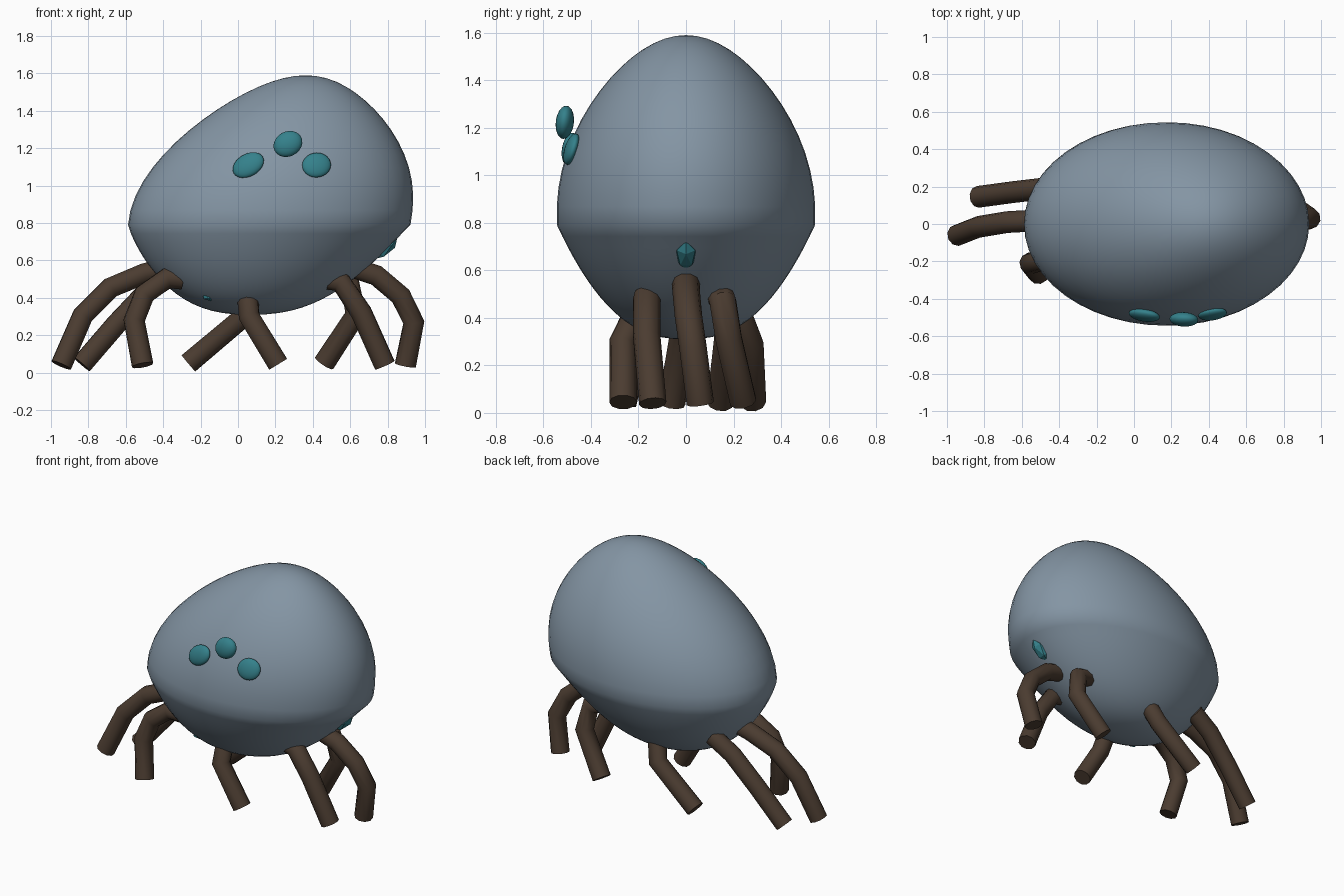
import bpy, math

if "Cube" in bpy.data.objects:
    bpy.data.objects.remove(bpy.data.objects["Cube"])


def material(name, color):
    m = bpy.data.materials.new(name)
    m.diffuse_color = (*color, 1)
    m.use_nodes = True
    m.node_tree.nodes["Principled BSDF"].inputs["Base Color"].default_value = m.diffuse_color
    return m


SHELL = material("slate", (0.23, 0.30, 0.37))
TEAL = material("teal", (0.035, 0.22, 0.26))
BROWN = material("brown", (0.07, 0.045, 0.03))


def finish(name, mat, smooth=60):
    ob = bpy.context.object
    ob.name = name
    ob.data.materials.append(mat)
    if smooth:
        bpy.ops.object.shade_smooth_by_angle(angle=math.radians(smooth))
    return ob


# Body: domed upper half leaning to +x, tapering bowl-shaped lower half
bpy.ops.mesh.primitive_uv_sphere_add(segments=48, ring_count=32, radius=1)
body = finish("body", SHELL)
for v in body.data.vertices:
    x, y, z = v.co
    if z >= -1e-5:
        s = max(z, 0)
        k = 1 + 0.07 * s - 0.3 * s * s
        ky = 1 + 0.09 * s - 0.24 * s * s
        v.co = (0.167 + 0.755 * k * x + 0.195 * s ** 1.2, 0.543 * ky * y, 0.79 + 0.8 * s)
    else:
        t = min(-z, 1)
        flat = math.sqrt(max(1 - t * t, 1e-9))
        k = (1 - t) ** (1 / 2.45) / flat if t < 0.9999 else 0
        v.co = (0.167 + 0.755 * k * x - 0.1 * t ** 0.8, 0.543 * k * y, 0.79 - 0.48 * t)

# Eyes: three flattened beads on the front
for i, (loc, size, rot) in enumerate([
        ((0.055, -0.488, 1.11), (0.09, 0.03, 0.063), (-0.3, -0.5, -0.08)),
        ((0.267, -0.51, 1.223), (0.08, 0.038, 0.067), (-0.15, -0.5, 0.0)),
        ((0.42, -0.482, 1.11), (0.078, 0.028, 0.068), (-0.3, -0.2, 0.18))]):
    bpy.ops.mesh.primitive_uv_sphere_add(segments=24, ring_count=12, radius=1,
                                         location=loc, rotation=rot, scale=size)
    finish(f"eye_{i + 1}", TEAL)

# Small faceted studs: one at the +x end, one under the front
for name, loc, size, rot in [
        ("end_stud", (0.79, 0, 0.665), (0.035, 0.046, 0.085), (0, 0.82, 0)),
        ("belly_stud", (-0.16, -0.195, 0.413), (0.038, 0.035, 0.022), (0.7, 0.5, 0))]:
    bpy.ops.mesh.primitive_ico_sphere_add(subdivisions=1, radius=1,
                                          location=loc, rotation=rot, scale=size)
    finish(name, TEAL, 0)


# Legs: bent tubes with flat ends
def leg(name, pts, r=0.058):
    cu = bpy.data.curves.new(name, 'CURVE')
    cu.dimensions = '3D'
    cu.bevel_depth = r
    cu.bevel_resolution = 3
    cu.use_fill_caps = True
    sp = cu.splines.new('POLY')
    sp.points.add(len(pts) - 1)
    for b, p in zip(sp.points, pts):
        b.co = (*p, 1)
    ob = bpy.data.objects.new(name, cu)
    bpy.context.collection.objects.link(ob)
    bpy.ops.object.select_all(action='DESELECT')
    ob.select_set(True)
    bpy.context.view_layer.objects.active = ob
    bpy.ops.object.convert(target='MESH')
    finish(name, BROWN, 50)


LEGS = [
    [(-0.38, 0.02, 0.56), (-0.5, 0.02, 0.53), (-0.68, 0.01, 0.455), (-0.83, -0.015, 0.305), (-0.945, -0.06, 0.04)],
    [(-0.34, 0.2, 0.53), (-0.48, 0.19, 0.44), (-0.65, 0.17, 0.26), (-0.835, 0.145, 0.045)],
    [(-0.3, -0.17, 0.50), (-0.38, -0.18, 0.505), (-0.5, -0.195, 0.42), (-0.555, -0.21, 0.28), (-0.51, -0.265, 0.04)],
    [(0.06, 0.22, 0.42), (0.02, 0.27, 0.29), (-0.265, 0.28, 0.05)],
    [(0.05, -0.2, 0.43), (0.06, -0.265, 0.3), (0.215, -0.265, 0.045)],
    [(0.5, 0.14, 0.5), (0.6, 0.155, 0.47), (0.63, 0.18, 0.31), (0.46, 0.24, 0.05)],
    [(0.48, -0.15, 0.5), (0.55, -0.165, 0.485), (0.66, -0.165, 0.32), (0.785, -0.14, 0.04)],
    [(0.62, 0.0, 0.56), (0.74, 0.0, 0.52), (0.87, 0.01, 0.41), (0.94, 0.03, 0.27), (0.895, 0.06, 0.04)],
]
for i, pts in enumerate(LEGS):
    leg(f"leg_{i + 1}", pts)
